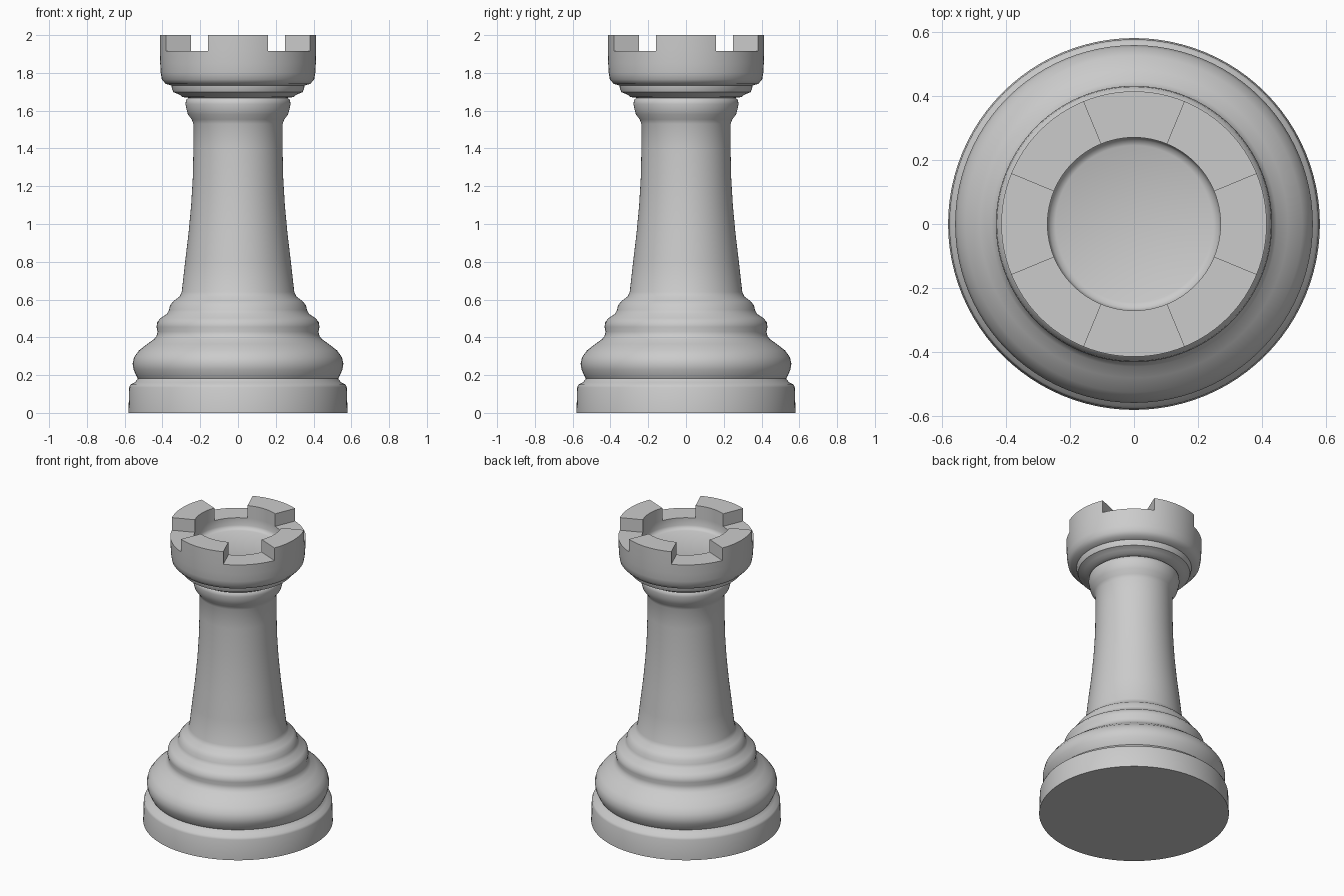
import bpy, bmesh, math
from mathutils import Matrix

if "Cube" in bpy.data.objects:
    bpy.data.objects.remove(bpy.data.objects["Cube"])

SEGS = 96          # divisible by 16 so the battlement edges fall on segments
RIM_Z, TOP_Z = 1.915, 2.0

# Half profile (radius, height), from the underside up and into the cup
profile = [
    (0, 0), (0.58, 0), (0.576, 0.135), (0.57, 0.15), (0.545, 0.162), (0.53, 0.182),   # foot
    (0.538, 0.195), (0.553, 0.23), (0.558, 0.26), (0.55, 0.295), (0.525, 0.33),       # large bead
    (0.48, 0.365), (0.445, 0.39), (0.431, 0.408), (0.426, 0.43), (0.431, 0.455),
    (0.428, 0.48), (0.41, 0.502), (0.375, 0.525), (0.365, 0.545), (0.36, 0.57),       # steps
    (0.34, 0.593), (0.31, 0.615), (0.298, 0.64),
    (0.28, 0.8), (0.262, 0.95), (0.248, 1.1), (0.239, 1.25), (0.236, 1.4),            # shaft
    (0.236, 1.53), (0.245, 1.553), (0.265, 1.58), (0.272, 1.605), (0.278, 1.635),
    (0.275, 1.657), (0.262, 1.668),                                                   # collar
    (0.293, 1.672), (0.31, 1.685), (0.342, 1.698), (0.35, 1.718), (0.352, 1.733),     # plate
    (0.383, 1.742), (0.403, 1.765), (0.409, 1.8), (0.412, 1.85), (0.414, RIM_Z),      # head
    (0.27, RIM_Z), (0.27, 1.865), (0.262, 1.848), (0.245, 1.84), (0, 1.84),           # cup
]

# Lathe the profile around z
bm = bmesh.new()
verts = [bm.verts.new((r, 0, z)) for r, z in profile]
edges = [bm.edges.new(pair) for pair in zip(verts, verts[1:])]
bmesh.ops.spin(bm, geom=verts + edges, cent=(0, 0, 0), axis=(0, 0, 1),
               angle=math.tau, steps=SEGS, use_merge=False)
bmesh.ops.remove_doubles(bm, verts=bm.verts, dist=1e-4)
bmesh.ops.recalc_face_normals(bm, faces=bm.faces)


# Raise the four battlements from the rim, facing +-x and +-y
def in_battlement(face):
    c = face.calc_center_median()
    turn = math.degrees(math.atan2(c.y, c.x)) % 90
    on_rim = all(abs(v.co.z - RIM_Z) < 1e-3 for v in face.verts)
    return on_rim and (turn < 22.5 or turn > 67.5)


raised = bmesh.ops.extrude_face_region(bm, geom=[f for f in bm.faces if in_battlement(f)])
bmesh.ops.delete(bm, geom=[f for f in bm.faces if in_battlement(f) and
                           not any(v in raised['geom'] for v in f.verts)],
                 context='FACES_ONLY')
for v in raised['geom']:
    if isinstance(v, bmesh.types.BMVert):
        v.co.z = TOP_Z
bmesh.ops.recalc_face_normals(bm, faces=bm.faces)

mesh = bpy.data.meshes.new("rook")
bm.to_mesh(mesh)
bm.free()
rook = bpy.data.objects.new("rook", mesh)
bpy.context.collection.objects.link(rook)

# Smooth shading with crisp edges
bpy.context.view_layer.objects.active = rook
rook.select_set(True)
bpy.ops.object.shade_smooth_by_angle(angle=math.radians(45))
